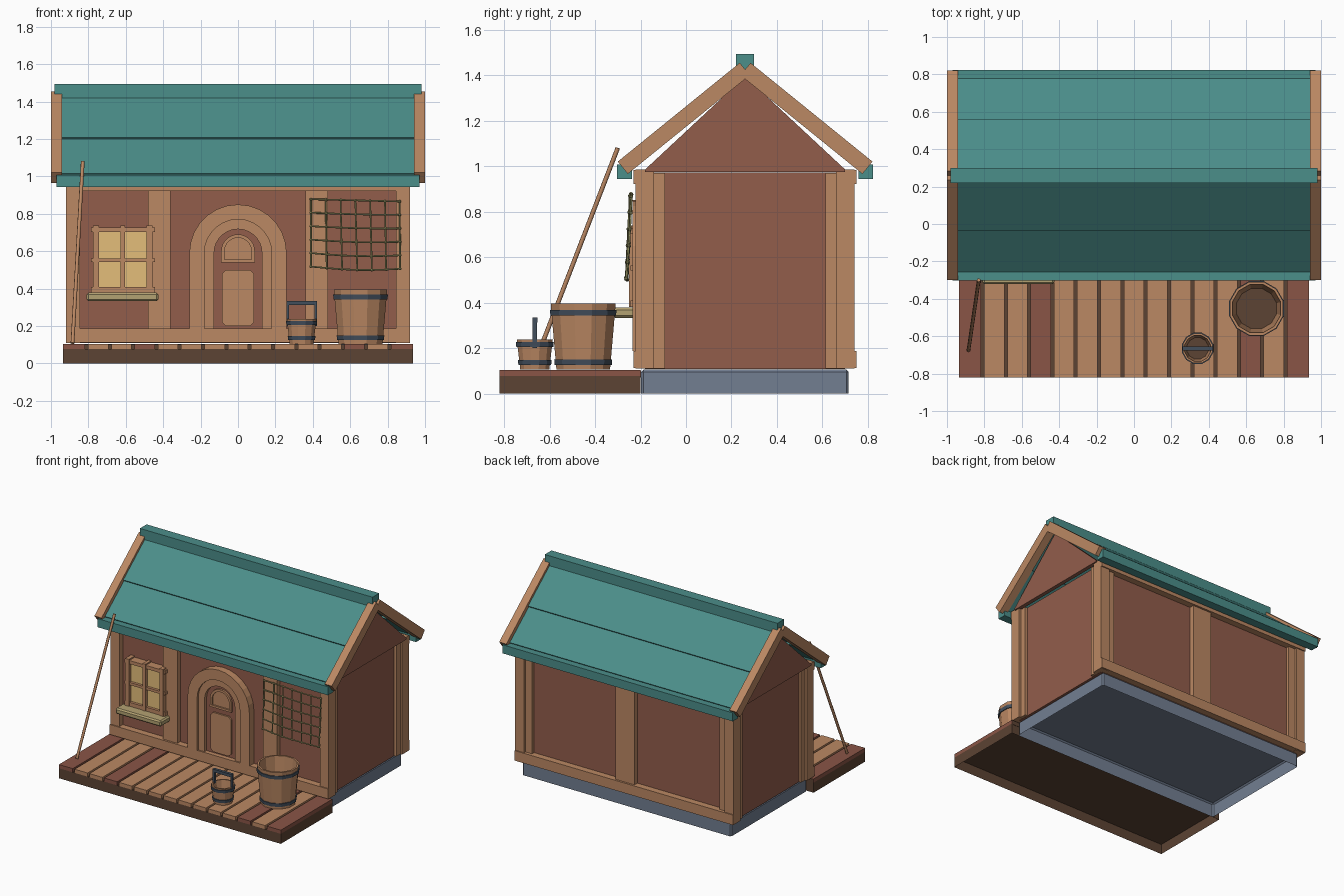
import bpy, bmesh, math
from mathutils import Vector

if "Cube" in bpy.data.objects:
    bpy.data.objects.remove(bpy.data.objects["Cube"])

def mat(name, r, g, b):
    m = bpy.data.materials.new(name)
    m.diffuse_color = [((c / 255 + 0.055) / 1.055) ** 2.4 for c in (r, g, b)] + [1]
    m.use_nodes = True
    m.node_tree.nodes["Principled BSDF"].inputs["Base Color"].default_value = m.diffuse_color
    return m

TIMBER = mat("timber", 187, 136, 99)
WALL = mat("red_brown_wall", 146, 93, 75)
TEAL = mat("teal_roof", 75, 142, 138)
STONE = mat("stone_grey", 114, 126, 145)
DARK = mat("dark_wood", 92, 67, 51)
RED = mat("red_plank", 138, 85, 70)
GLASS = mat("warm_glass", 228, 190, 122)
STRAW = mat("straw_sill", 180, 162, 114)
IRON = mat("iron", 66, 78, 92)
GREEN = mat("net_green", 152, 150, 100)
CY = 0.26  # middle of the house in y

def finish(bm, name, m, normals=True):
    if normals:
        bmesh.ops.recalc_face_normals(bm, faces=bm.faces)
    me = bpy.data.meshes.new(name)
    bm.to_mesh(me)
    bm.free()
    me.materials.append(m)
    ob = bpy.data.objects.new(name, me)
    bpy.context.collection.objects.link(ob)
    return ob

def box(name, x, y, z, m, open_bottom=False, bevel=0):
    bm = bmesh.new()
    bmesh.ops.create_cube(bm, size=1)
    for v in bm.verts:
        v.co = [a[0] + (c + 0.5) * (a[1] - a[0]) for a, c in zip((x, y, z), v.co)]
    if open_bottom:
        bm.normal_update()
        bmesh.ops.delete(bm, geom=[f for f in bm.faces if f.normal.z < -0.5], context='FACES')
    ob = finish(bm, name, m, not open_bottom)
    if bevel:
        b = ob.modifiers.new("bevel", 'BEVEL')
        b.width, b.segments = bevel, 1
    return ob

def prism(name, pts, axis, a, b, m):
    """Extrude a 2D outline: axis 'x' takes (y, z) points, 'y' takes (x, z)."""
    bm = bmesh.new()
    at = (lambda p, t: (t, p[0], p[1])) if axis == 'x' else (lambda p, t: (p[0], t, p[1]))
    f = bm.faces.new([bm.verts.new(at(p, a)) for p in pts])
    r = bmesh.ops.extrude_face_region(bm, geom=[f])
    d = Vector(at((0, 0), b - a))
    bmesh.ops.translate(bm, vec=d, verts=[v for v in r['geom'] if isinstance(v, bmesh.types.BMVert)])
    return finish(bm, name, m)

def rods(name, paths, r, m, res):
    """Round bars along polylines."""
    cu = bpy.data.curves.new(name, 'CURVE')
    cu.dimensions, cu.bevel_depth = '3D', r
    cu.bevel_resolution, cu.use_fill_caps = res, True
    for p in paths:
        s = cu.splines.new('POLY')
        s.points.add(len(p) - 1)
        for q, c in zip(s.points, p):
            q.co = (*c, 1)
    cu.materials.append(m)
    ob = bpy.data.objects.new(name, cu)
    bpy.context.collection.objects.link(ob)

def lathe(name, prof, cx, cy, m, n=12, closed=False):
    bm = bmesh.new()
    rings = [[bm.verts.new((cx + r * math.cos(2 * math.pi * (i + .5) / n),
                            cy + r * math.sin(2 * math.pi * (i + .5) / n), z)) for i in range(n)]
             for r, z in prof]
    pairs = list(zip(rings, rings[1:] + rings[:1]))
    for a, b in pairs if closed else pairs[:-1]:
        for i in range(n):
            j = (i + 1) % n
            bm.faces.new((a[i], a[j], b[j], b[i]))
    if not closed:
        bm.faces.new(rings[0])
        bm.faces.new(rings[-1])
    return finish(bm, name, m)

# foundation and deck, both hollow underneath
box("foundation", (-.88, .88), (-.197, .715), (0, .105), STONE, True, .01)
box("deck_base", (-.935, .935), (-.82, -.2), (0, .076), DARK, True)
box("deck_back_strip", (-.93, .93), (-.205, -.198), (.07, .102), DARK)
pitch = 1.87 / 15
for i in range(15):
    x = -.935 + i * pitch
    box("deck_plank", (x + (.008 if i else 0), x + pitch - (.008 if i < 14 else 0)), (-.82, -.2),
        (.076, .104), RED if i in (0, 3, 12, 14) else TIMBER, True)

# walls, with thin gable plates standing just outside them
box("walls", (-.885, .885), (-.18, .70), (.108, .972), WALL)
for s in (-1, 1):
    prism("gable", [(-.18, .975), (.70, .975), (.70, .985), (CY, 1.395), (-.18, .985)], 'x',
          s * .9, s * .93, WALL)

# timber frame
for s in (-1, 1):
    X = lambda a, b: tuple(sorted((s * a, s * b)))
    for f in (-1, 1):
        Y = lambda a, b: tuple(sorted((CY + f * a, CY + f * b)))
        box("corner_post", X(.845, .92), Y(.40, .482), (.11, .985), TIMBER)
        box("side_strip", X(.87, .905), Y(.353, .40), (.11, .97), TIMBER)
    box("front_post", X(.36, .48), (-.215, -.17), (.12, .98), TIMBER)
    box("back_strip", X(.79, .845), (.69, .725), (.12, .98), TIMBER)
box("back_post", (-.08, .08), (.69, .735), (.12, .98), TIMBER)
for y in ((-.23, -.17), (.69, .75)):
    box("base_beam", (-.92, .92), y, (.112, .188), TIMBER)
    box("top_beam", (-.92, .92), y, (.922, .982), TIMBER)

# roof: pieces are slabs laid along the slope, the upper course lapping the lower
c, sn = math.cos(math.radians(39)), math.sin(math.radians(39))
def slab(name, f, s0, s1, d0, d1, x0, x1, m):
    pts = [(-.30 + s * c + d * sn, 1.02 + s * sn - d * c)
           for s, d in ((s0, d0), (s1, d0), (s1, d1), (s0, d1))]
    prism(name, [(y if f < 0 else 2 * CY - y, z) for y, z in pts], 'x', x0, x1, m)

for f in (-1, 1):
    slab("barge_board", f, 0, .69, 0, .07, .94, 1, TIMBER)
    slab("barge_board", f, 0, .69, 0, .07, -1, -.94, TIMBER)
    slab("lower_roof_panel", f, .03, .36, .030, .062, -.94, .94, TEAL)
    slab("upper_roof_panel", f, .323, .695, .018, .05, -.94, .94, TEAL)
    box("eave_board", (-.97, .97), (-.303, -.238) if f < 0 else (.758, .823), (.943, 1.008), TEAL)
box("ridge_cap", (-.98, .98), (.22, .30), (1.415, 1.493), TEAL)

# arched door
def arch(hw, z0, zc, n=14):
    return [(hw, z0)] + [(hw * math.cos(math.pi * i / n), zc + hw * math.sin(math.pi * i / n))
                         for i in range(n + 1)] + [(-hw, z0)]
def surround(name, ro, ri, z0, zc, y, m):
    prism(name, arch(ro, z0, zc) + arch(ri, z0, zc)[::-1], 'y', -.17, y, m)

surround("door_outer_arch", .26, .18, .188, .59, -.235, TIMBER)
surround("door_inner_arch", .18, .128, .188, .59, -.22, TIMBER)
prism("door_leaf", arch(.13, .188, .59), 'y', -.17, -.195, WALL)
h, k = .085, .02
prism("door_panel", [(-h + k, .2), (h - k, .2), (h, .2 + k), (h, .5 - k), (h - k, .5),
                     (-h + k, .5), (-h, .5 - k), (-h, .2 + k)], 'y', -.19, -.207, TIMBER)
prism("door_window", arch(.075, .555, .605), 'y', -.19, -.2, TIMBER)
surround("door_window_frame", .09, .072, .545, .6, -.21, TIMBER)
box("door_window_ledge", (-.09, .09), (-.212, -.19), (.54, .556), TIMBER)

# window
box("window_glass", (-.76, -.47), (-.225, -.175), (.39, .72), GLASS)
for x, w in ((-.76, .016), (-.617, .012), (-.472, .016)):
    box("window_upright", (x - w, x + w), (-.25, -.175), (.38, .738), TIMBER)
for z, w in ((.395, .015), (.552, .010), (.715, .013)):
    box("window_crossbar", (-.785, -.445), (-.245, -.175), (z - w, z + w), TIMBER)
box("window_sill", (-.81, -.425), (-.322, -.175), (.333, .378), STRAW, bevel=.01)

# barrel and bucket
def tub(name, x, y, r0, r1, z1, t, floor, b0, b1, bw):
    z0 = .105
    rad = lambda z: r0 + (r1 - r0) * (z - z0) / (z1 - z0)
    lathe(name, [(r0, z0), (r1, z1), (r1 - t, z1), (rad(floor) - t, floor)], x, y, TIMBER)
    lathe(name + "_floor", [(rad(floor) - t, floor), (rad(floor) - t, floor + .006)], x, y, DARK)
    for z in (b0, b1):
        lathe(name + "_band", [(rad(z) - .003, z), (rad(z) + .006, z), (rad(z + bw) + .006, z + bw),
                               (rad(z + bw) - .003, z + bw)], x, y, IRON, closed=True)
tub("barrel", .655, -.452, .122, .148, .395, .014, .14, .125, .343, .025)
tub("bucket", .34, -.665, .066, .082, .238, .010, .13, .125, .205, .022)
for s in (-1, 1):
    a = .34 + s * .075
    box("bucket_handle_side", (a - .007, a + .007), (-.674, -.656), (.2, .325), IRON)
box("bucket_handle_grip", (.258, .422), (-.676, -.654), (.312, .335), IRON)

# leaning pole
rods("leaning_pole", [[(-.885, -.675, .108), (-.83, -.30, 1.08)]], .01, TIMBER, 2)

# hanging net with knots
def net(u, v):
    return (.39 + .475 * u + .01 * v * math.sin(3 * u), -.243 - .018 * v + .004 * math.sin(7 * u + 3 * v),
            .878 - .36 * v - .012 * u - .012 * math.sin(math.pi * u) * v)
U, V = [i / 6 for i in range(7)], [j / 5 for j in range(6)]
rods("net_strands", [[net(u, v) for v in V] for u in U] + [[net(u, v) for u in U] for v in V], .0045, GREEN, 4)
bm = bmesh.new()
for u in U:
    for v in V:
        r = bmesh.ops.create_icosphere(bm, subdivisions=2, radius=.008)
        bmesh.ops.translate(bm, vec=net(u, v), verts=r['verts'])
finish(bm, "net_knots", GREEN)
